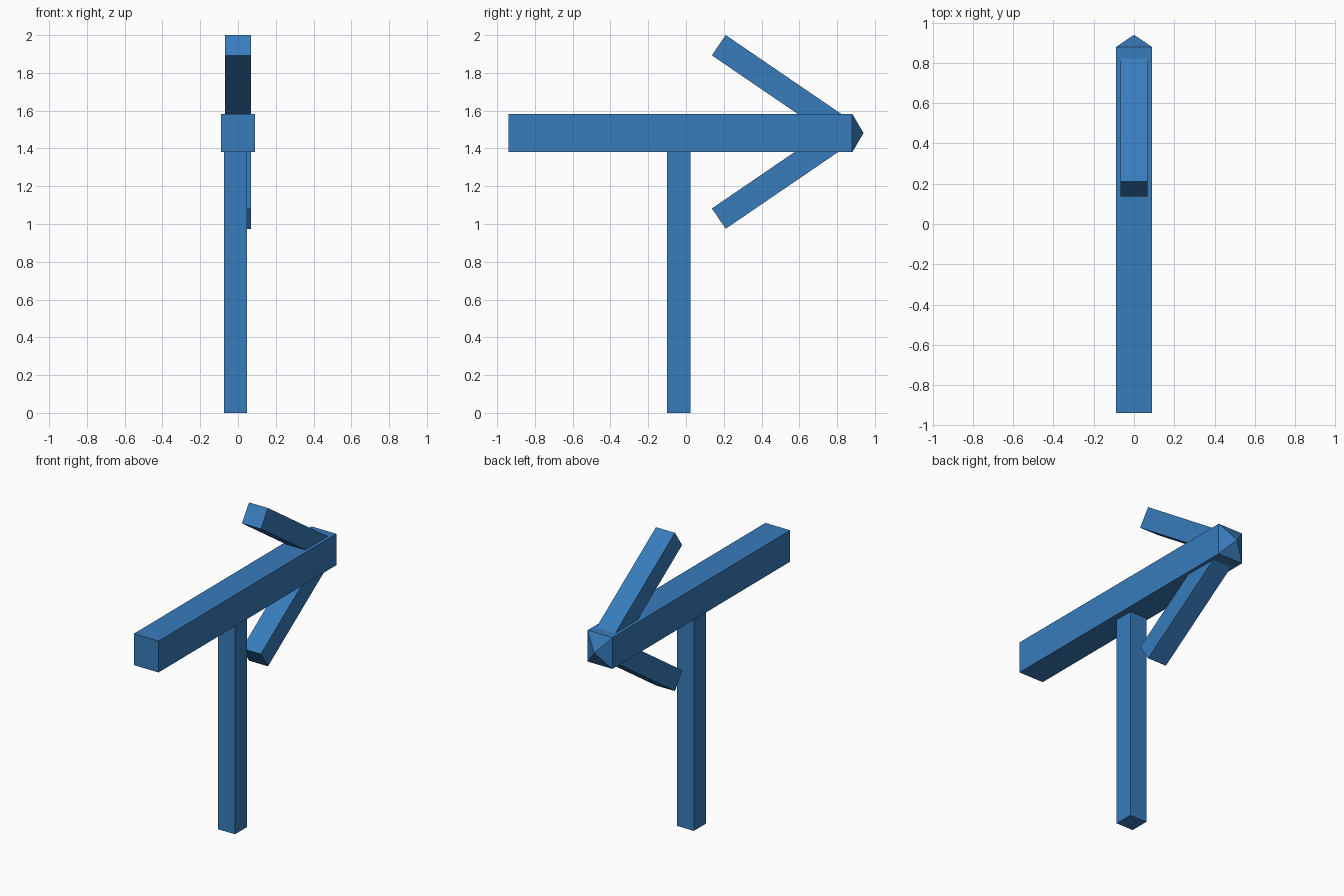
import bpy, bmesh, math
from mathutils import Matrix, Vector

if "Cube" in bpy.data.objects:
    bpy.data.objects.remove(bpy.data.objects["Cube"])

paint = bpy.data.materials.new("blue_paint")
paint.diffuse_color = (0.04, 0.2, 0.5, 1)
paint.use_nodes = True
paint.node_tree.nodes["Principled BSDF"].inputs["Base Color"].default_value = paint.diffuse_color


def box(name, center, size, tilt=0.0, point=0.0):
    """Box tilted about x; point > 0 raises a pyramid on its +y end."""
    bm = bmesh.new()
    bmesh.ops.create_cube(bm, size=1, matrix=Matrix.Diagonal((*size, 1)))
    if point:
        end = max(bm.faces, key=lambda f: f.calc_center_median().y)
        tip = bmesh.ops.poke(bm, faces=[end])["verts"][0]
        tip.co.y += point
    bm.transform(Matrix.Translation(center) @ Matrix.Rotation(tilt, 4, 'X'))
    bmesh.ops.recalc_face_normals(bm, faces=bm.faces)
    mesh = bpy.data.meshes.new(name)
    bm.to_mesh(mesh)
    bm.free()
    mesh.materials.append(paint)
    ob = bpy.data.objects.new(name, mesh)
    bpy.context.collection.objects.link(ob)
    return ob


# upright post
box("post", (-0.0125, -0.0375, 0.695), (0.122, 0.125, 1.39))

# horizontal shaft with pyramid tip
box("arrow_shaft", (0, -0.03, 1.4815), (0.178, 1.82, 0.203), point=0.06)

# two swept-back barbs, mirrored about the shaft
length, angle, mid_z = 0.79, math.radians(34.3), 1.4875
for name, s in (("upper_barb", 1), ("lower_barb", -1)):
    free_end = Vector((0, 0.1735, mid_z + s * 0.459))
    along = Vector((0, math.cos(angle), -s * math.sin(angle)))
    box(name, free_end + along * length / 2, (0.136, length, 0.13), tilt=-s * angle)
